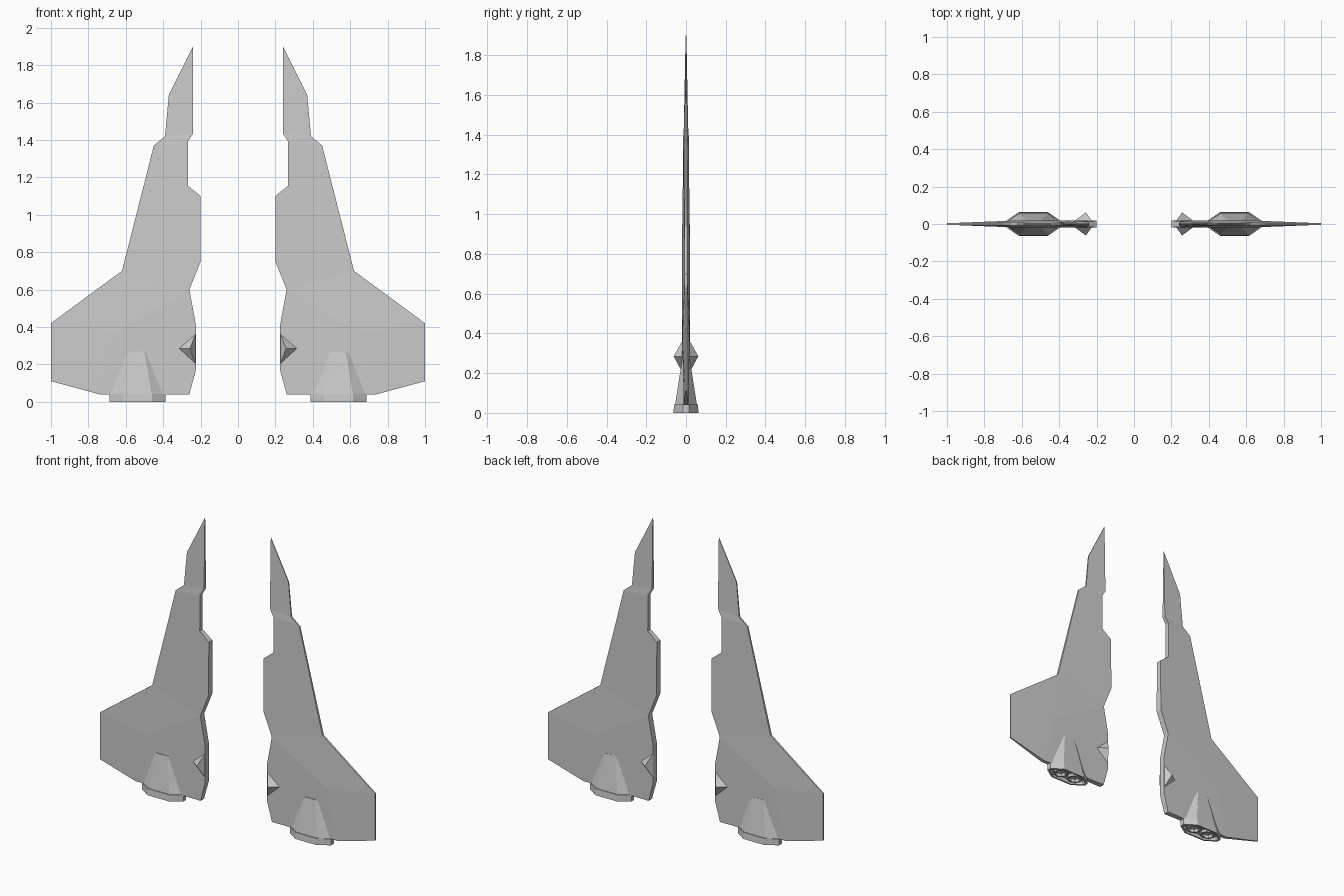
import bpy, bmesh, math

if "Cube" in bpy.data.objects:
    bpy.data.objects.remove(bpy.data.objects["Cube"])


def make(name, verts, faces):
    """Mesh object mirrored to the other side of x = 0."""
    me = bpy.data.meshes.new(name)
    me.from_pydata(verts, [], faces)
    bm = bmesh.new()
    bm.from_mesh(me)
    bmesh.ops.recalc_face_normals(bm, faces=bm.faces)
    bm.to_mesh(me)
    bm.free()
    ob = bpy.data.objects.new(name, me)
    bpy.context.collection.objects.link(ob)
    mod = ob.modifiers.new("mirror", 'MIRROR')
    mod.use_mirror_merge = False
    return ob


def loft(name, rings, cap_start=True, cap_end=True, closed=False):
    """Skin a list of equal-length point rings."""
    n = len(rings[0])
    verts = [p for r in rings for p in r]
    m = len(rings)
    faces = []
    for k in range(m if closed else m - 1):
        a, b = k * n, (k + 1) % m * n
        faces += [(a + i, a + (i + 1) % n, b + (i + 1) % n, b + i) for i in range(n)]
    if not closed and cap_start:
        faces.append(tuple(range(n)))
    if not closed and cap_end:
        faces.append(tuple(range((m - 1) * n, m * n)))
    return make(name, verts, faces)


# Wing blade: outline as (x, z, half thickness), plus one ridge point
outline = [
    (0.26, 0.04, .018), (0.225, 0.17, .02), (0.225, 0.41, .02), (0.26, 0.60, .02),
    (0.20, 0.75, .02), (0.20, 1.10, .018), (0.268, 1.155, .015), (0.268, 1.39, .014),
    (0.24, 1.435, .011), (0.24, 1.90, .002), (0.37, 1.64, .003), (0.39, 1.42, .005),
    (0.45, 1.37, .005), (0.62, 0.70, .007), (1.0, 0.42, .004), (1.0, 0.11, .004),
    (0.74, 0.04, .012)]
pts = outline + [(0.65, 0.37, .018)]
n, N, R = len(outline), len(pts), len(outline)
side = [(0, 1, 2, 3, R, 16), (3, 13, R), (R, 13, 14), (R, 14, 15, 16),
        (3, 4, 5, 6, 7, 12, 13), (7, 8, 11, 12), (8, 9, 10, 11)]
verts = [(x, s * t, z) for s in (-1, 1) for x, z, t in pts]
faces = side + [tuple(i + N for i in reversed(f)) for f in side]
faces += [(i, (i + 1) % n, (i + 1) % n + N, i + N) for i in range(n)]
make("wing_blade", verts, faces)


# Engine: eight-sided flattened section
CX = 0.538


def section(z, w_wide, w_flat, y_edge, y_flat):
    q = [(w_wide, y_edge), (w_flat, y_flat), (-w_flat, y_flat), (-w_wide, y_edge)]
    q += [(x, -y) for x, y in reversed(q)]
    return [(CX + x, y, z) for x, y in q]


# Tapered engine fairing
loft("engine_fairing", [section(0.035, .145, .077, .012, .056),
                        section(0.27, .06, .037, .01, .019)])

# Exhaust collar with a recessed underside
loft("exhaust_collar", [section(0.042, .15, .077, .015, .060),
                        section(0.0, .15, .077, .015, .063),
                        section(0.0, .135, .070, .011, .053),
                        section(0.022, .130, .066, .010, .048)])


# Twin exhaust nozzle rings
def circle(cx, r, z):
    return [(cx + r * math.cos(math.tau * i / 8), r * .9 * math.sin(math.tau * i / 8), z)
            for i in range(8)]


for tag, dx in (("inner", -0.056), ("outer", 0.056)):
    c = CX + dx
    loft("nozzle_ring_" + tag, [circle(c, .048, .024), circle(c, .048, .004),
                                circle(c, .038, .004), circle(c, .034, .024)], closed=True)

# Pointed studs on both faces of the inner edge
for tag, s in (("front", -1), ("back", 1)):
    make("stud_" + tag,
         [(0.226, s * .017, 0.365), (0.226, s * .017, 0.20), (0.317, s * .017, 0.285),
          (0.257, s * .062, 0.285)],
         [(0, 1, 2), (0, 1, 3), (1, 2, 3), (2, 0, 3)])
